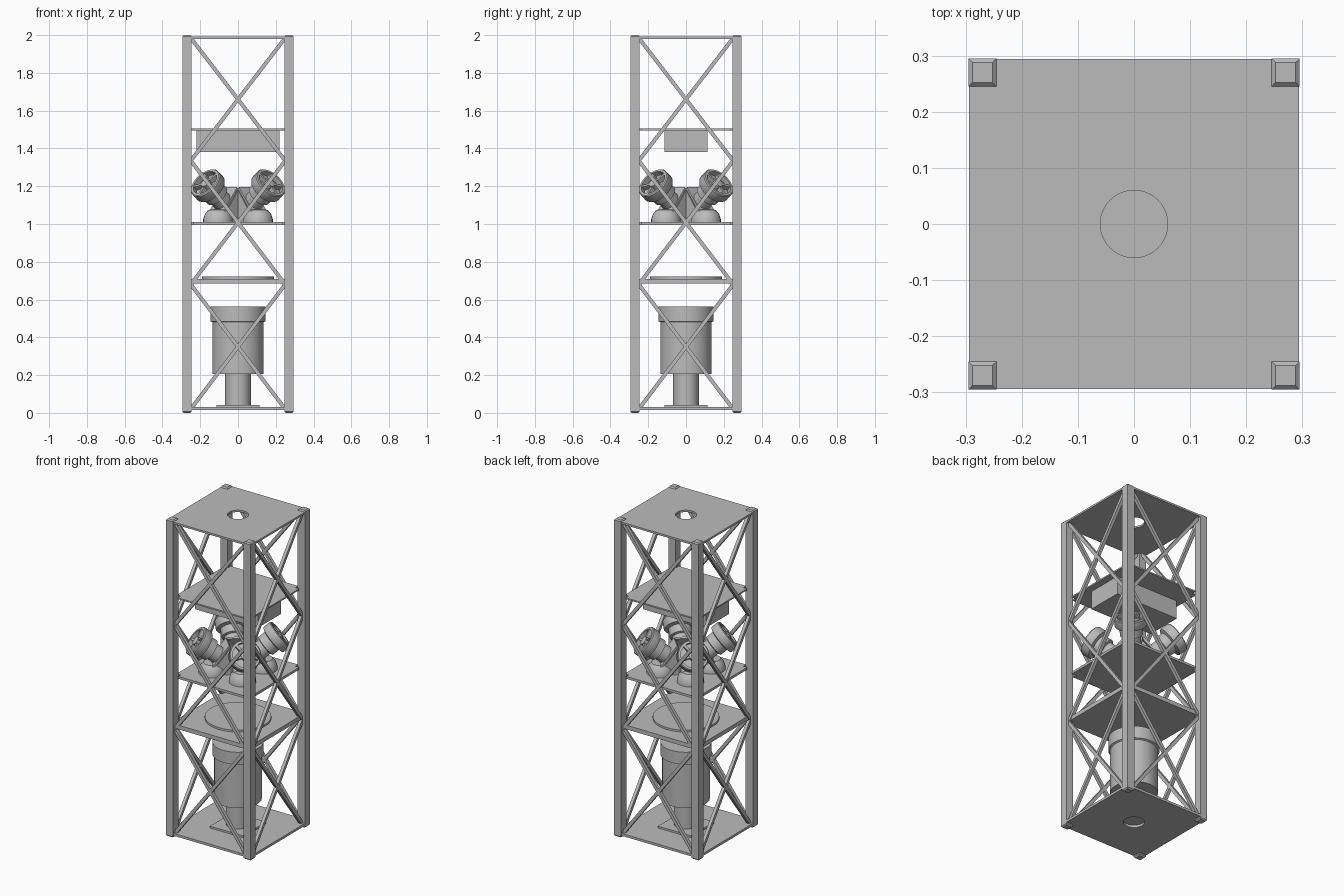
import bpy, bmesh
from math import radians, cos, sin, pi, atan2, hypot
from mathutils import Matrix, Vector

cube = bpy.data.objects.get("Cube")
if cube:
    bpy.data.objects.remove(cube, do_unlink=True)

GREY = (0.5, 0.5, 0.5, 1)
metal = bpy.data.materials.new("plain grey metal")
metal.use_nodes = True
metal.diffuse_color = GREY
metal.node_tree.nodes["Principled BSDF"].inputs["Base Color"].default_value = GREY


def finish(name, bm, matrix=Matrix(), smooth=False):
    mesh = bpy.data.meshes.new(name)
    bmesh.ops.recalc_face_normals(bm, faces=bm.faces)
    bm.to_mesh(mesh)
    bm.free()
    mesh.materials.append(metal)
    obj = bpy.data.objects.new(name, mesh)
    bpy.context.collection.objects.link(obj)
    obj.matrix_world = matrix
    if smooth:
        bpy.ops.object.select_all(action='DESELECT')
        obj.select_set(True)
        bpy.context.view_layer.objects.active = obj
        bpy.ops.object.shade_smooth_by_angle(angle=radians(35))
    return obj


def box(name, size, centre, matrix=Matrix()):
    bm = bmesh.new()
    bmesh.ops.create_cube(bm, size=1, matrix=Matrix.Translation(centre) @ Matrix.Diagonal((*size, 1)))
    return finish(name, bm, matrix)


def lathe(name, profile, matrix=Matrix(), segments=48):
    """Spin a radius/height profile, both ends on the axis, around z."""
    bm = bmesh.new()
    verts = [bm.verts.new((r, 0, z)) for r, z in profile]
    edges = [bm.edges.new(pair) for pair in zip(verts, verts[1:])]
    bmesh.ops.spin(bm, geom=verts + edges, cent=(0, 0, 0), axis=(0, 0, 1),
                   angle=2 * pi, steps=segments)
    bmesh.ops.remove_doubles(bm, verts=bm.verts, dist=1e-5)
    return finish(name, bm, matrix, True)


def prism(name, outline, z0, z1, matrix=Matrix()):
    bm = bmesh.new()
    face = bm.faces.new([bm.verts.new((x, y, z0)) for x, y in outline])
    new = bmesh.ops.extrude_face_region(bm, geom=[face])["geom"]
    bmesh.ops.translate(bm, vec=(0, 0, z1 - z0),
                        verts=[v for v in new if isinstance(v, bmesh.types.BMVert)])
    return finish(name, bm, matrix)


def holed_plate(name, half, radius, z0, z1, segments=48):
    """Square plate with a round hole, made of four-sided strips."""
    bm = bmesh.new()
    loops = []
    for z in (z0, z1):
        for square in (True, False):
            ring = []
            for i in range(segments):
                a = 2 * pi * i / segments
                k = half / max(abs(cos(a)), abs(sin(a))) if square else radius
                ring.append(bm.verts.new((k * cos(a), k * sin(a), z)))
            loops.append(ring)
    outer0, inner0, outer1, inner1 = loops
    for a, b in ((outer0, inner0), (inner0, inner1), (inner1, outer1), (outer1, outer0)):
        for i in range(segments):
            j = (i + 1) % segments
            bm.faces.new((a[i], a[j], b[j], b[i]))
    return finish(name, bm)


# Corner rails with chamfered ends
RAIL = 0.27
for sx in (-1, 1):
    for sy in (-1, 1):
        bm = bmesh.new()
        bmesh.ops.create_cube(bm, size=1, matrix=Matrix.Translation((sx * RAIL, sy * RAIL, 1))
                              @ Matrix.Diagonal((0.05, 0.05, 2, 1)))
        ends = [e for e in bm.edges if abs(e.verts[0].co.z - e.verts[1].co.z) < 0.01]
        bmesh.ops.bevel(bm, geom=ends, offset=0.007, segments=1, affect='EDGES')
        finish("corner_rail", bm)

# Cross braces, three crosses on each of four sides
LEVELS = (0.02, 0.68, 1.335, 1.985)
for side in range(4):
    turn = Matrix.Rotation(side * pi / 2, 4, 'Z')
    for low, high in zip(LEVELS, LEVELS[1:]):
        for s in (-1, 1):
            rise, run = high - low, 0.5
            place = (turn @ Matrix.Translation((0, -RAIL, (low + high) / 2))
                     @ Matrix.Rotation(s * atan2(rise, run), 4, 'Y'))
            box("cross_brace", (hypot(rise, run), 0.02, 0.02), (0, 0, 0), place)

# End plates and middle deck
holed_plate("top_plate", 0.294, 0.06, 1.98, 1.992)
holed_plate("bottom_plate", 0.294, 0.06, 0.015, 0.03)
box("middle_deck", (0.55, 0.55, 0.026), (0, 0, 0.697))
lathe("deck_disc", [(0, 0.705), (0.19, 0.705), (0.19, 0.722), (0, 0.722)], segments=64)

# Inner shelves notched around the rails
W, N = 0.262, 0.235
quarter = [(W, -N), (W, N), (N, N)]
notched = [(Matrix.Rotation(k * pi / 2, 2) @ Vector(p))[:] for k in range(4) for p in quarter]
prism("wheel_shelf", notched, 0.995, 1.01)
prism("upper_shelf", notched, 1.496, 1.505)
box("electronics_box", (0.44, 0.23, 0.117), (0, 0, 1.44))

# Barrel instrument on the bottom plate
box("barrel_flange", (0.23, 0.23, 0.012), (0, 0, 0.036))
lathe("instrument_barrel", [(0, 0.04), (0.068, 0.04), (0.068, 0.205), (0.136, 0.205),
                            (0.136, 0.48), (0.146, 0.485), (0.146, 0.562), (0, 0.562)], segments=64)

# Four tilted reaction wheels on the diagonals
TILT = radians(38)
FOOT = 0.045
for k in range(4):
    turn = Matrix.Rotation(pi / 4 + k * pi / 2, 4, 'Z')
    axis = (turn @ Matrix.Translation((0.2475, 0, 1.22))
            @ Matrix.Rotation(pi / 2 - TILT, 4, 'Y'))
    # Housing with a recessed face
    lathe("wheel_housing", [(0, -0.165), (0.052, -0.165), (0.052, -0.115), (0.066, -0.11),
                            (0.066, -0.062), (0.088, -0.056), (0.092, -0.05), (0.092, -0.005),
                            (0.087, 0), (0.074, 0), (0.074, -0.03), (0, -0.03)], axis)
    lathe("wheel_hub", [(0, -0.035), (0.026, -0.035), (0.026, 0), (0.012, 0.004), (0, 0.004)],
          axis, 24)
    for i in range(5):
        box("wheel_spoke", (0.056, 0.014, 0.028), (0.05, 0, -0.018),
            axis @ Matrix.Rotation(i * 2 * pi / 5, 4, 'Z'))
    # Sloped mount, side gussets and round foot
    box("wheel_mount", (0.22, 0.11, 0.012), (0.015, 0, -0.168), axis)
    upright = turn @ Matrix.Rotation(pi / 2, 4, 'X')
    gusset = [(0.04, 1.01), (0.175, 1.01), (0.05, 1.18), (0.04, 1.18)]
    for s in (-1, 1):
        prism("mount_gusset", gusset, s * FOOT - 0.005, s * FOOT + 0.005, upright)
    lathe("mount_foot", [(0, 1.005), (0.078, 1.005), (0.078, 1.025), (0.068, 1.055),
                         (0.05, 1.075), (0, 1.08)],
          turn @ Matrix.Translation((0.15, 0, 0)), 32)
